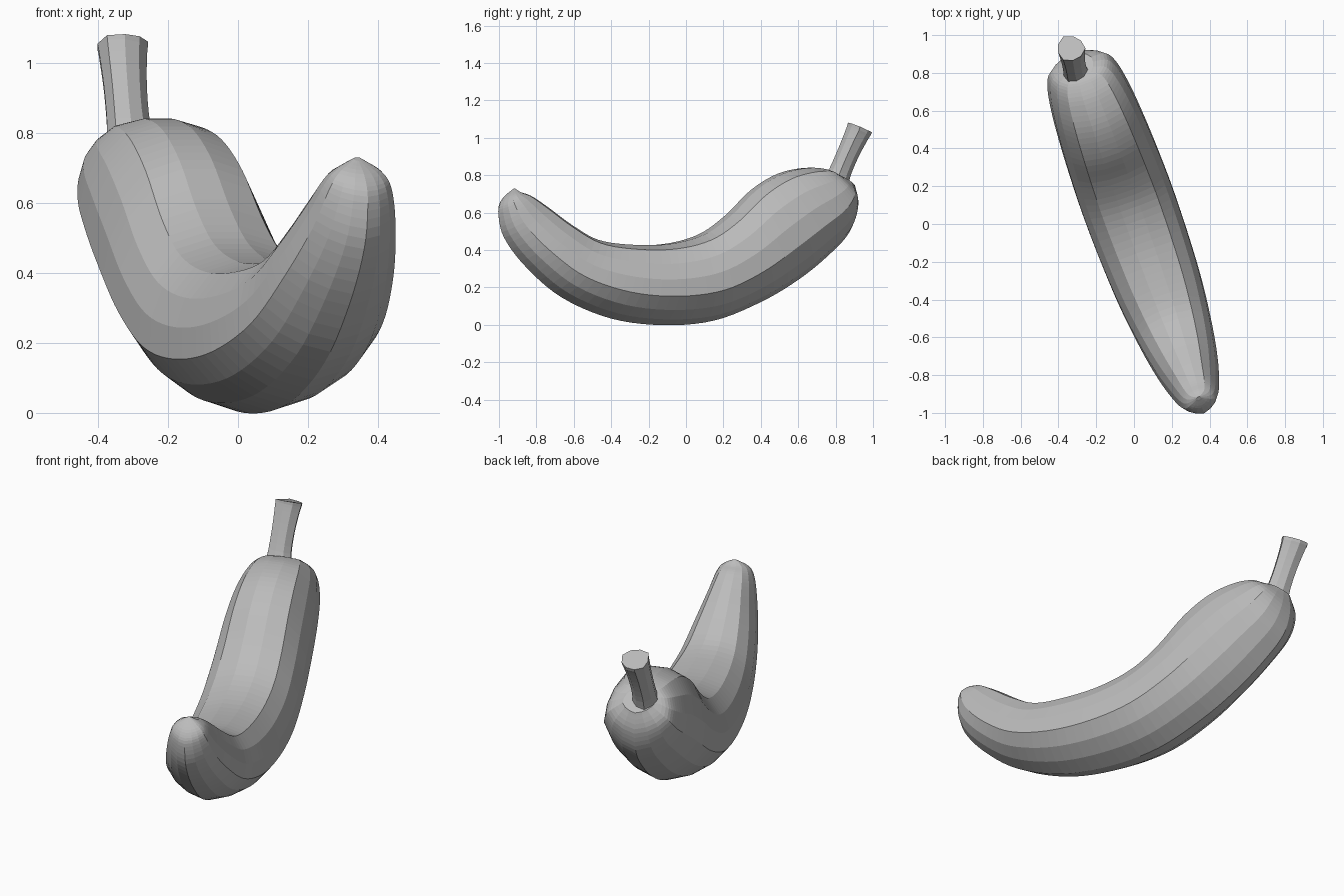
import bpy, bmesh, math, random
from mathutils import Vector

random.seed(4)
cube = bpy.data.objects.get("Cube")
if cube:
    bpy.data.objects.remove(cube, do_unlink=True)

# One flat grey
grey = bpy.data.materials.new("plain grey")
grey.use_nodes = True
colour = (0.5, 0.5, 0.5, 1)
grey.diffuse_color = colour
grey.node_tree.nodes["Principled BSDF"].inputs["Base Color"].default_value = colour


def skin(name, rings):
    """Join closed rings of points into a capped tube."""
    bm = bmesh.new()
    loops = [[bm.verts.new(p) for p in ring] for ring in rings]
    n = len(loops[0])
    for a, b in zip(loops, loops[1:]):
        for i in range(n):
            j = (i + 1) % n
            bm.faces.new((a[i], a[j], b[j], b[i]))
    for loop in (loops[0], loops[-1]):
        bm.faces.new(loop)
    bmesh.ops.recalc_face_normals(bm, faces=bm.faces)
    mesh = bpy.data.meshes.new(name)
    bm.to_mesh(mesh)
    bm.free()
    mesh.materials.append(grey)
    obj = bpy.data.objects.new(name, mesh)
    bpy.context.collection.objects.link(obj)
    return obj


def spline(rows, steps):
    """Smooth interpolation through rows of numbers."""
    out = []
    for i in range(len(rows) - 1):
        picks = [rows[min(max(i + k, 0), len(rows) - 1)] for k in (-1, 0, 1, 2)]
        for s in range(steps):
            t = s / steps
            out.append([b + 0.5 * t * (c - a + t * (2*a - 5*b + 4*c - d
                        + t * (3 * (b - c) + d - a))) for a, b, c, d in zip(*picks)])
    return out + [rows[-1]]


# Fruit: inner edge y, z; outer edge y, z; half width
stations = [
    (-.915, .73, -.93, .72, .012),
    (-.885, .71, -.98, .67, .07),
    (-.83, .69, -1, .60, .10),
    (-.74, .63, -.97, .47, .13),
    (-.62, .54, -.85, .31, .17),
    (-.48, .46, -.66, .15, .205),
    (-.30, .435, -.40, .04, .235),
    (-.10, .44, -.12, .005, .25),
    (.08, .49, .15, .03, .255),
    (.22, .59, .40, .13, .25),
    (.36, .73, .60, .25, .24),
    (.50, .815, .76, .38, .225),
    (.64, .845, .87, .50, .20),
    (.74, .835, .91, .63, .16),
    (.78, .815, .90, .74, .08),
]
SIDES = 15
across = Vector((.94, .33, 0))
wobble = [random.uniform(-.012, .012) for _ in range(SIDES)]


def on_axis(y, z):
    return Vector((.01 - .36 * y, y, z))


rings = []
for ty, tz, by, bz, width in spline(stations, 5):
    top, bottom = on_axis(ty, tz), on_axis(by, bz)
    centre, rise = (top + bottom) / 2, (top - bottom) / 2
    ring = []
    for i in range(SIDES):
        a = math.tau * i / SIDES - math.pi / 2
        # Five soft ridges run along the fruit
        r = 1 + .035 * math.cos(5 * (a + math.pi / 2)) + wobble[i]
        ring.append(centre + r * (math.cos(a) * width * across + math.sin(a) * rise))
    rings.append(ring)
skin("fruit", rings)

# Stem: centre and radius, leaning back, with a rough cut end
stem = [(-.305, .795, .74, .075), (-.317, .825, .82, .063),
        (-.326, .868, .92, .062), (-.333, .91, 1.01, .068), (-.335, .93, 1.05, .073)]
lean = Vector((0, .92, -.38))
rings = []
for x, y, z, r in spline(stem, 3):
    rings.append([Vector((x, y, z)) + r * (1 + .07 * math.cos(3 * a)) *
                  (math.cos(a) * Vector((1, 0, 0)) + math.sin(a) * lean)
                  for a in (math.tau * i / 9 for i in range(9))])
for p in rings[-1]:
    p.z += random.uniform(-.012, .012)
skin("stem", rings)
